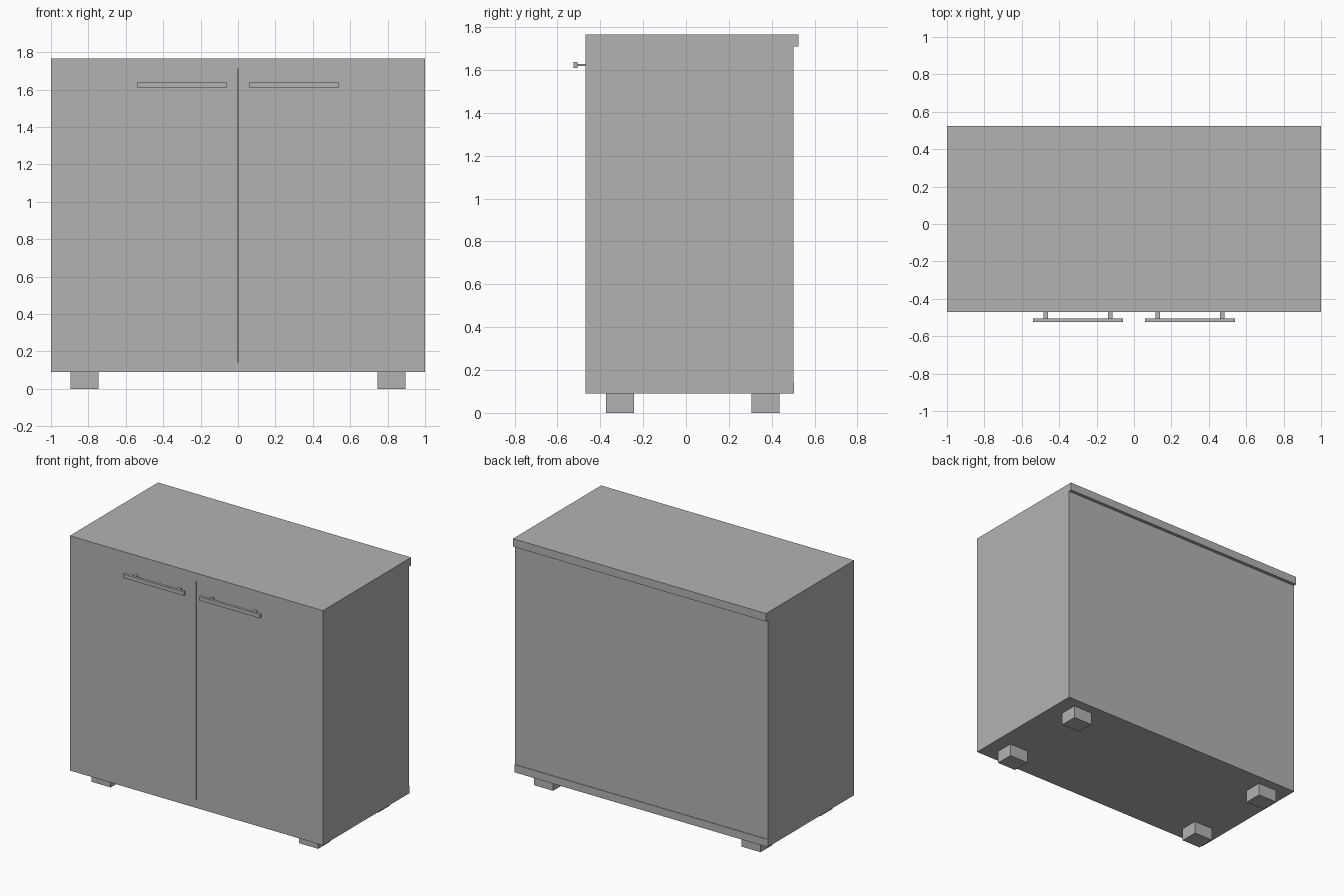
import bpy
import bmesh
from mathutils import Vector

default = bpy.data.objects.get("Cube")
if default:
    bpy.data.objects.remove(default, do_unlink=True)

GREY = (0.45, 0.45, 0.45, 1.0)
grey = bpy.data.materials.new("plain_grey")
grey.use_nodes = True
grey.diffuse_color = GREY
grey.node_tree.nodes["Principled BSDF"].inputs["Base Color"].default_value = GREY


def box(name, x, y, z):
    """Box from (min, max) extents on each axis."""
    low, high = (Vector(c) for c in zip(x, y, z))
    mesh = bpy.data.meshes.new(name)
    bm = bmesh.new()
    bmesh.ops.create_cube(bm, size=1)
    bmesh.ops.scale(bm, vec=high - low, verts=bm.verts)
    bmesh.ops.translate(bm, vec=(low + high) / 2, verts=bm.verts)
    bm.to_mesh(mesh)
    bm.free()
    mesh.materials.append(grey)
    obj = bpy.data.objects.new(name, mesh)
    bpy.context.collection.objects.link(obj)
    return obj


def pair(name, x, y, z):
    """The same box on the left (+x) and mirrored on the right."""
    box("left_" + name, x, y, z)
    box("right_" + name, (-x[1], -x[0]), y, z)


FRONT, BACK = -0.47, 0.505
DOOR_BACK, PANEL_FRONT = FRONT + 0.05, BACK - 0.02
BASE, FLOOR, CEILING, TOP = 0.09, 0.145, 1.71, 1.767

# Carcass: the top board overhangs at the back
box("top_board", (-1, 1), (FRONT, 0.525), (CEILING, TOP))
box("bottom_board", (-1, 1), (FRONT, BACK), (BASE, FLOOR))
pair("side_panel", (0.95, 1), (DOOR_BACK, PANEL_FRONT), (FLOOR, CEILING))
box("back_panel", (-1, 1), (PANEL_FRONT, BACK - 0.004), (FLOOR, CEILING))

# Doors with a narrow gap between them
pair("door", (0.003, 1), (FRONT, DOOR_BACK), (FLOOR, CEILING))

# Bar handles on two short posts each
pair("handle_bar", (0.06, 0.54), (-0.525, -0.506), (1.61, 1.638))
for side, x in (("inner", 0.115), ("outer", 0.46)):
    pair(side + "_handle_post", (x, x + 0.023), (-0.506, FRONT), (1.619, 1.629))

# Block feet
for end, y in (("front", -0.373), ("back", 0.305)):
    pair(end + "_foot", (0.745, 0.895), (y, y + 0.131), (0, BASE))
